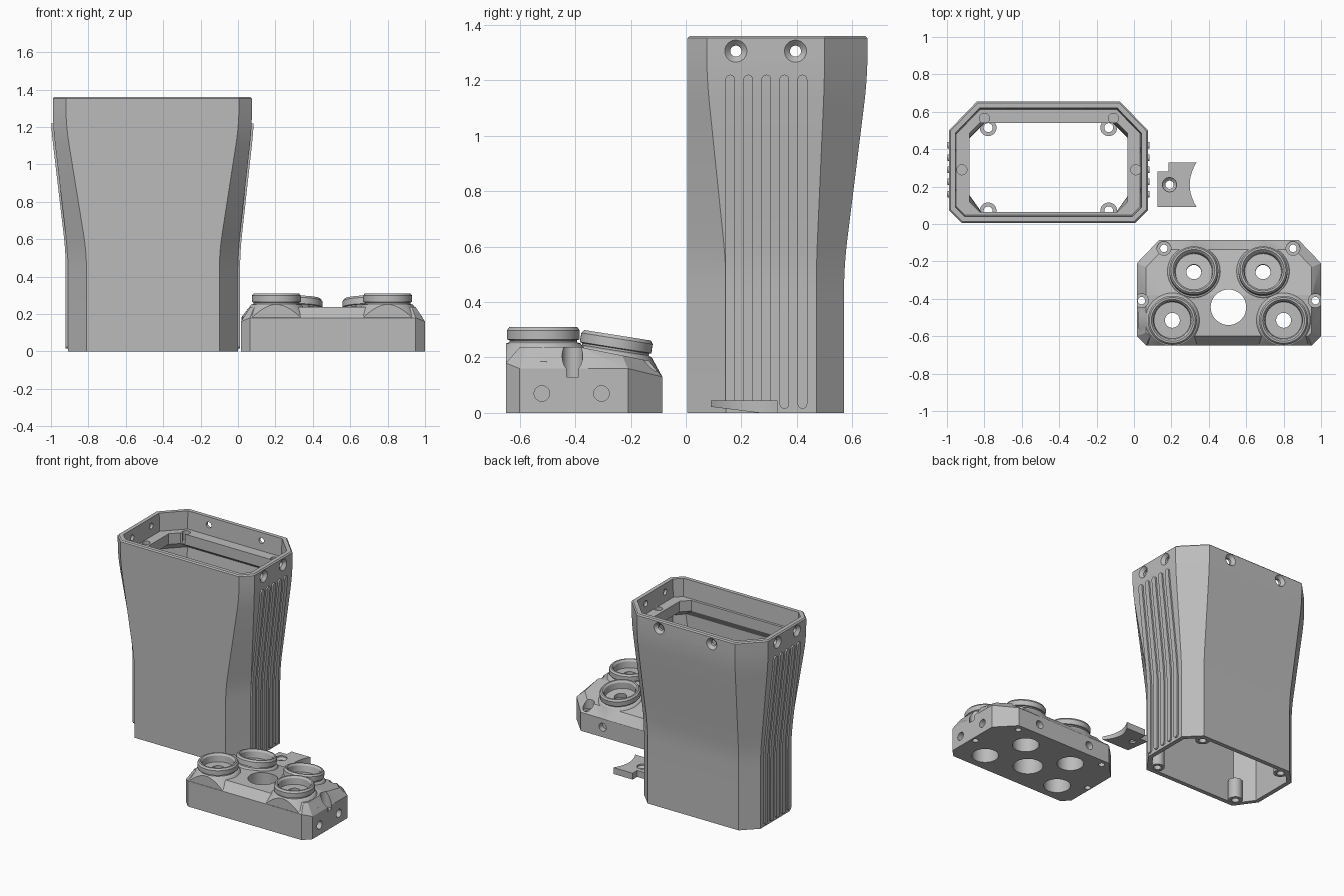
import bpy, bmesh, math
from mathutils import Vector, Matrix

if "Cube" in bpy.data.objects:
    bpy.data.objects.remove(bpy.data.objects["Cube"])

grey = bpy.data.materials.new("plain grey")
grey.diffuse_color = (0.5, 0.5, 0.5, 1)
grey.use_nodes = True
grey.node_tree.nodes["Principled BSDF"].inputs["Base Color"].default_value = grey.diffuse_color


def finish(name, bm):
    bmesh.ops.recalc_face_normals(bm, faces=bm.faces)
    me = bpy.data.meshes.new(name)
    bm.to_mesh(me)
    bm.free()
    me.materials.append(grey)
    ob = bpy.data.objects.new(name, me)
    bpy.context.collection.objects.link(ob)
    return ob


def loft(name, rings, closed=False, matrix=None):
    """Skin equal-sized rings; cap the ends or join last ring to first."""
    bm = bmesh.new()
    vs = [[bm.verts.new(p) for p in r] for r in rings]
    n = len(vs[0])
    pairs = list(zip(vs, vs[1:])) + ([(vs[-1], vs[0])] if closed else [])
    for a, b in pairs:
        for i in range(n):
            j = (i + 1) % n
            bm.faces.new((a[i], a[j], b[j], b[i]))
    if not closed:
        bm.faces.new(vs[0])
        bm.faces.new(vs[-1])
    if matrix:
        bm.transform(matrix)
    return finish(name, bm)


def lathe(name, profile, loc, axis=(0, 0, 1), closed=False, n=48):
    rings = [[(r * math.cos(2 * math.pi * i / n), r * math.sin(2 * math.pi * i / n), z)
              for i in range(n)] for r, z in profile]
    m = Matrix.Translation(loc) @ Vector(axis).to_track_quat('Z', 'Y').to_matrix().to_4x4()
    return loft(name, rings, closed, m)


def boolean(ob, other, op='DIFFERENCE'):
    mod = ob.modifiers.new("bool", 'BOOLEAN')
    mod.operation, mod.object, mod.solver = op, other, 'EXACT'
    bpy.ops.object.select_all(action='DESELECT')
    bpy.context.view_layer.objects.active = ob
    bpy.ops.object.modifier_apply(modifier=mod.name)
    bpy.data.objects.remove(other)


def octagon(x0, x1, y0, y1, front, back):
    (fx, fy), (bx, by) = front, back
    return [(x0 + fx, y0), (x1 - fx, y0), (x1, y0 + fy), (x1, y1 - by),
            (x1 - bx, y1), (x0 + bx, y1), (x0, y1 - by), (x0, y0 + fy)]


def inset(pts, t):
    out, n = [], len(pts)
    for i in range(n):
        a, p, b = (Vector(pts[k % n]) for k in (i - 1, i, i + 1))
        u, v = (p - a).normalized(), (b - p).normalized()
        n1, n2 = Vector((-u.y, u.x)), Vector((-v.y, v.x))
        out.append(tuple(p + (n1 + n2) * t / (1 + n1.dot(n2))))
    return out


def ring(pts, z):
    return [(x, y, z) for x, y in pts]


# ---- flared housing ----
def flare(z, a=0.53, b=1.21, h=0.1):
    def g(t):
        return 0 if t < -h else t if t > h else (t + h) ** 2 / (4 * h)
    return (g(z - a) - g(z - b)) / (b - a)


def mix(a, b, s):
    return a + (b - a) * s


def section(z):
    s = flare(z)
    return octagon(mix(-0.91, -0.99, s), mix(0, 0.075, s), 0.005, mix(0.57, 0.655, s),
                   (mix(0.1, 0.07, s), mix(0.14, 0.07, s)),
                   (mix(0.1, 0.15, s), mix(0.1, 0.155, s)))


levels = [0, 0.43, 0.47, 0.5, 0.53, 0.56, 0.59, 0.63, 0.87, 1.11, 1.15, 1.18, 1.21, 1.24, 1.27, 1.31]
opening = octagon(-0.88, -0.035, 0.065, 0.54, (0.055, 0.055), (0.055, 0.055))
rings = [ring(section(z), z) for z in levels + [1.352]]
rings += [ring(inset(section(1.36), t), z) for t, z in ((0.008, 1.36), (0.035, 1.36), (0.042, 1.235))]
rings += [ring(opening, 1.235), ring(opening, 1.16)]
rings += [ring(inset(section(z), 0.03), z) for z in reversed(levels[:10])]
housing = loft("housing", rings, closed=True)

# countersunk wall holes and ledge screw holes
sink = [(0.02, -0.1), (0.02, -0.02), (0.04, 0), (0.04, 0.05)]
for y in (0.18, 0.395):
    boolean(housing, lathe("cut", sink, (0.075, y, 1.305), (1, 0, 0)))
    boolean(housing, lathe("cut", sink, (-0.99, y, 1.305), (-1, 0, 0)))
for x in (-0.66, -0.25):
    boolean(housing, lathe("cut", sink, (x, 0.655, 1.305), (0, 1, 0)))
for x, y in ((-0.80, 0.565), (-0.11, 0.565), (-0.92, 0.29), (0.01, 0.29)):
    boolean(housing, lathe("cut", [(0.027, 1.17), (0.027, 1.26)], (x, y, 0)))

# screw bosses inside the bottom corners
for x in (-0.78, -0.135):
    for y in (0.07, 0.515):
        lathe("corner_boss", [(0.045, 0.001), (0.045, 0.14), (0.024, 0.14), (0.024, 0.001)],
              (x, y, 0), closed=True, n=32)

# grip ribs following the flared sides
z0, z1, w = 0.015, 1.22, 0.0175
cap = [w * (1 - math.cos(math.pi * k / 12)) for k in range(7)]
zs = [z0 + c for c in cap] + levels[1:12] + [z1 - c for c in reversed(cap)]
for side in (-1, 1):
    for k in range(5):
        y = 0.16 + 0.065 * k
        rr = []
        for z in sorted(zs):
            d = max(0, w - min(z - z0, z1 - z))
            hw = max(0.002, math.sqrt(max(0, w * w - d * d)))
            x = section(z)[2 if side > 0 else 6][0]
            a, b = x - side * 0.015, x + side * 0.011
            rr.append([(a, y - hw, z), (b, y - hw, z), (b, y + hw, z), (a, y + hw, z)])
        loft("grip_rib", rr)

# ---- socket cover ----
foot = octagon(0.015, 1.0, -0.65, -0.085, (0.05, 0.05), (0.12, 0.125))
top = inset(foot, 0.05)
shoulder = [0.18, 0.18, 0.16, 0.16, 0.13, 0.13, 0.16, 0.16]
pts = ring(foot, 0) + [(x, y, z) for (x, y), z in zip(foot, shoulder)]
pts += [(x, y, 0.237 if y < -0.4 else 0.237 - 0.2 * (y + 0.38)) for x, y in top]
pts += [(0.065, -0.38, 0.237), (0.95, -0.38, 0.237)]
bm = bmesh.new()
for p in pts:
    bm.verts.new(p)
res = bmesh.ops.convex_hull(bm, input=bm.verts)
loose = [v for v in bm.verts if not v.link_faces]
bmesh.ops.delete(bm, geom=loose, context='VERTS')
bmesh.ops.dissolve_limit(bm, angle_limit=0.01, verts=bm.verts, edges=bm.edges)
cover = finish("socket_cover", bm)

# four sockets: front pair upright, back pair tilted backwards
tilt = (0, math.sin(math.radians(9)), math.cos(math.radians(9)))
sockets = [((0.205, -0.515, 0.31), (0, 0, 1)), ((0.80, -0.515, 0.31), (0, 0, 1)),
           ((0.32, -0.247, 0.28), tilt), ((0.69, -0.247, 0.28), tilt)]
for loc, axis in sockets:
    base = lathe("base", [(0.185, -0.17), (0.185, -0.125), (0.135, -0.06), (0.122, -0.055),
                          (0.122, -0.048), (0.131, -0.045), (0.131, -0.012), (0.122, 0)], loc, axis)
    boolean(base, loft("clip", [ring(inset(foot, 0.001), 0.02), ring(inset(foot, 0.001), 0.5)]), 'INTERSECT')
    boolean(cover, base, 'UNION')
for loc, axis in sockets:
    boolean(cover, lathe("cut", [(0.098, -0.055), (0.102, -0.012), (0.112, 0), (0.112, 0.03)], loc, axis))
    boolean(cover, lathe("cut", [(0.04, -0.2), (0.04, 0.02)], loc, axis))
    boolean(cover, lathe("cut", [(0.085, -0.05), (0.085, 0.2)], (loc[0], loc[1], 0)))

# centre opening, screw pockets and side holes
boolean(cover, lathe("cut", [(0.095, -0.05), (0.095, 0.4)], (0.505, -0.445, 0)))
for x, y in ((0.16, -0.13), (0.85, -0.13), (0.04, -0.41), (0.97, -0.41)):
    boolean(cover, lathe("cut", [(0.037, 0.13), (0.037, 0.4)], (x, y, 0)))
    boolean(cover, lathe("cut", [(0.02, -0.05), (0.02, 0.2)], (x, y, 0)))
for y in (-0.52, -0.305):
    for x, s in ((0.015, -1), (1.0, 1)):
        boolean(cover, lathe("cut", [(0.028, -0.04), (0.028, 0.05)], (x, y, 0.07), (s, 0, 0)))
for x in (0.30, 0.71):
    boolean(cover, lathe("cut", [(0.028, -0.04), (0.028, 0.05)], (x, -0.085, 0.07), (0, 1, 0)))

# ---- small clip with a curved edge and sloping underside ----
outline = [(0.125, 0.28), (0.125, 0.09)]
for k in range(17):
    t = -1 + k / 8
    outline.append((0.335 - 0.037 * (1 - t * t), 0.21 + 0.12 * t))
outline += [(0.185, 0.33), (0.185, 0.28)]
clip = loft("clip_plate", [[(x, y, max(0, 0.022 * (0.265 - y) / 0.175)) for x, y in outline],
                           ring(outline, 0.045)])
boolean(clip, lathe("cut", [(0.022, -0.05), (0.022, 0.022), (0.038, 0.036), (0.038, 0.08)], (0.19, 0.21, 0)))

# crisp edges, smooth curves
bpy.ops.object.select_all(action='SELECT')
bpy.context.view_layer.objects.active = housing
bpy.ops.object.shade_smooth_by_angle(angle=math.radians(25))
